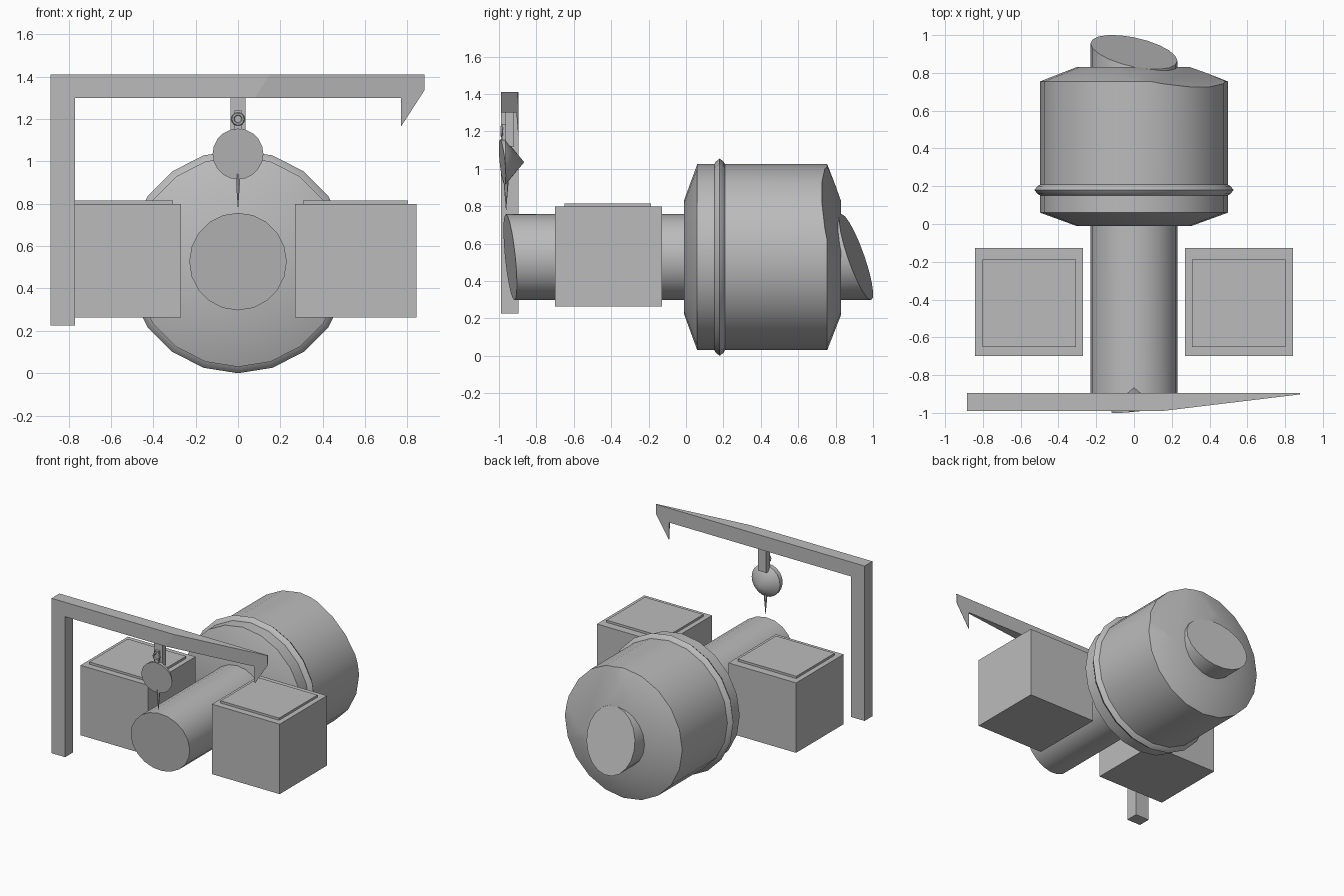
import bpy, bmesh, math
from mathutils import Vector

if "Cube" in bpy.data.objects:
    bpy.data.objects.remove(bpy.data.objects["Cube"])

grey = bpy.data.materials.new("mid grey")
grey.diffuse_color = (0.5, 0.5, 0.5, 1)
grey.use_nodes = True
grey.node_tree.nodes["Principled BSDF"].inputs["Base Color"].default_value = grey.diffuse_color
AXIS_Z = 0.527


def finish(bm, name, smooth=False):
    bmesh.ops.recalc_face_normals(bm, faces=bm.faces)
    mesh = bpy.data.meshes.new(name)
    bm.to_mesh(mesh)
    bm.free()
    ob = bpy.data.objects.new(name, mesh)
    bpy.context.collection.objects.link(ob)
    mesh.materials.append(grey)
    if smooth:
        bpy.ops.object.select_all(action='DESELECT')
        ob.select_set(True)
        bpy.context.view_layer.objects.active = ob
        bpy.ops.object.shade_smooth_by_angle(angle=math.radians(25))
    return ob


def cut(bm, co, normal):
    """Slice away the side the normal points to and cap the opening."""
    res = bmesh.ops.bisect_plane(bm, geom=bm.verts[:] + bm.edges[:] + bm.faces[:],
                                 plane_co=co, plane_no=normal, clear_outer=True)
    edges = [e for e in res['geom_cut'] if isinstance(e, bmesh.types.BMEdge)]
    bmesh.ops.holes_fill(bm, edges=edges, sides=0)


def lathe(profile, z=AXIS_Z, sides=20):
    """Revolve (radius, y) points about a line along y, closing both ends."""
    bm = bmesh.new()
    rings = []
    for r, y in profile:
        if r == 0:
            rings.append([bm.verts.new((0, y, z))] * sides)
            continue
        rings.append([bm.verts.new((r * math.sin(t), y, z + r * math.cos(t)))
                      for t in (2 * math.pi * i / sides for i in range(sides))])
    for a, b in zip(rings, rings[1:]):
        for i in range(sides):
            j = (i + 1) % sides
            bm.faces.new(list(dict.fromkeys((a[i], a[j], b[j], b[i]))))
    for ring in (rings[0], rings[-1]):
        if ring[0] is not ring[1]:
            bm.faces.new(ring)
    return bm


def box(name, x, y, z):
    bm = bmesh.new()
    bmesh.ops.create_cube(bm, size=1)
    for v in bm.verts:
        v.co = [a + (b - a) * (c + 0.5) for (a, b), c in zip((x, y, z), v.co)]
    return finish(bm, name)


# Drum with bevelled ends and a flat slanted cut on its upper rear corner
bm = lathe([(0.305, -0.01), (0.497, 0.06), (0.497, 0.755), (0.305, 0.83)])
d = math.sqrt(0.5)
cut(bm, (0.177 * d, 0.83, AXIS_Z + 0.177 * d), (0.33 * d, 1, 0.33 * d))
finish(bm, "drum", True)

# Raised band round the drum
finish(lathe([(0.495, 0.15), (0.512, 0.16), (0.527, 0.18), (0.512, 0.20), (0.495, 0.21)]),
       "drum_band", True)

# Front pipe and rear stub, both with slanted ends
bm = lathe([(0.23, -1.1), (0.23, 0.1)])
cut(bm, (0, -0.94, AXIS_Z), (0.12, -1, -0.1))
finish(bm, "front_pipe", True)
bm = lathe([(0.23, 0.7), (0.23, 1.1)])
cut(bm, (0, 0.91, AXIS_Z), (0.2, 1, 0.34))
finish(bm, "rear_stub", True)

# Side boxes with thin lids
for side, s in (("left", -1), ("right", 1)):
    box(side + "_box", (0.27 * s, 0.843 * s), (-0.70, -0.127), (0.263, 0.798))
    box(side + "_lid", (0.308 * s, 0.803 * s), (-0.65, -0.187), (0.79, 0.815))

# Post and overhead arm with a hooked tip, front thinned towards the tip
outline = [(-0.885, 0.225), (-0.77, 0.225), (-0.77, 1.30), (0.77, 1.30),
           (0.77, 1.165), (0.88, 1.335), (0.88, 1.41), (-0.885, 1.41)]
bm = bmesh.new()
face = bm.faces.new([bm.verts.new((x, -0.99, z)) for x, z in outline])
ext = bmesh.ops.extrude_face_region(bm, geom=[face])
bmesh.ops.translate(bm, vec=(0, 0.095, 0),
                    verts=[g for g in ext['geom'] if isinstance(g, bmesh.types.BMVert)])
bmesh.ops.recalc_face_normals(bm, faces=bm.faces)
p1, p2, p3 = Vector((0.08, -0.99, 1.30)), Vector((0.15, -0.99, 1.41)), Vector((0.88, -0.902, 1.41))
n = (p2 - p1).cross(p3 - p1)
cut(bm, p1, n if n.y < 0 else -n)
finish(bm, "post_and_arm")

# Hanger strap, link and eye ring
box("hanger", (-0.035, 0.035), (-0.965, -0.92), (1.12, 1.31))
box("hanger_link", (-0.016, 0.016), (-0.985, -0.96), (1.13, 1.24))
bm = bmesh.new()
N, M = 14, 6
grid = [[bm.verts.new(((0.024 + 0.008 * math.cos(q)) * math.cos(p), -0.985 + 0.008 * math.sin(q),
                       1.2 + (0.024 + 0.008 * math.cos(q)) * math.sin(p)))
         for q in (2 * math.pi * k / M for k in range(M))]
        for p in (2 * math.pi * i / N for i in range(N))]
for i in range(N):
    for k in range(M):
        bm.faces.new((grid[i][k], grid[(i + 1) % N][k],
                      grid[(i + 1) % N][(k + 1) % M], grid[i][(k + 1) % M]))
finish(bm, "eye_ring", True)

# Hanging cone with a slanted front disc
bm = lathe([(0.12, -1.05), (0.12, -0.965), (0, -0.865)], z=1.035)
cut(bm, (0, -0.982, 1.035), (0.12, -1, -0.1))
finish(bm, "hanging_cone", True)

# Needle below the cone
bm = bmesh.new()
bmesh.ops.create_cone(bm, cap_ends=True, segments=6, radius1=0.001, radius2=0.014, depth=0.16)
bmesh.ops.translate(bm, vec=(0, -0.962, 0.86), verts=bm.verts)
finish(bm, "needle")
